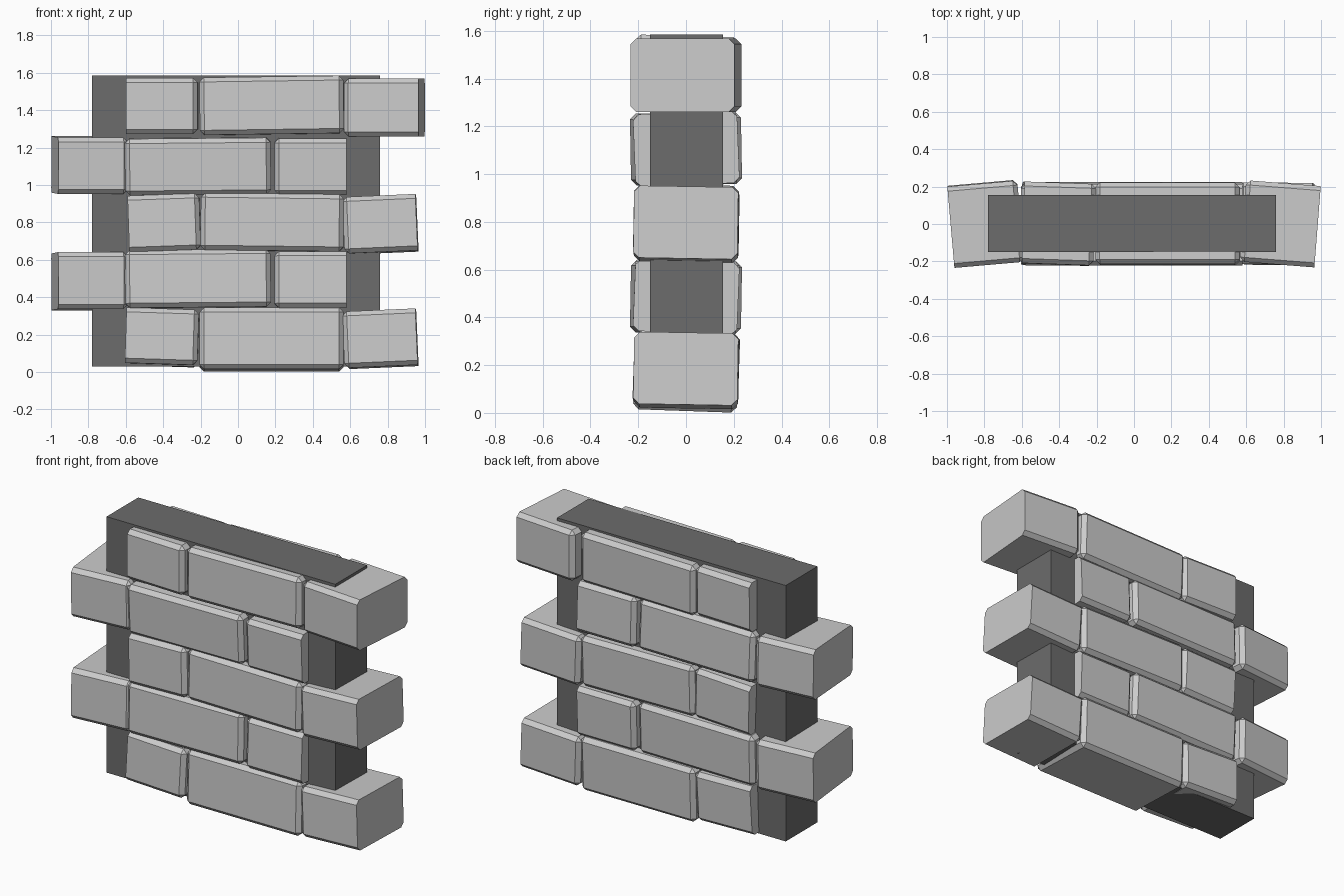
import bpy, bmesh
from math import radians
from mathutils import Matrix, Euler, Vector

if "Cube" in bpy.data.objects:
    bpy.data.objects.remove(bpy.data.objects["Cube"])


def grey(name, v):
    m = bpy.data.materials.new(name)
    m.diffuse_color = (v, v, v, 1)
    m.use_nodes = True
    m.node_tree.nodes["Principled BSDF"].inputs["Base Color"].default_value = m.diffuse_color
    return m


def box(name, lo, hi, mat, rot=(0, 0, 0), bevel=0.0, open_end=0):
    """Box between two corners, tilted about its centre; open_end keeps one x end sharp."""
    lo, hi = Vector(lo), Vector(hi)
    size, mid = hi - lo, (hi + lo) / 2
    bm = bmesh.new()
    bmesh.ops.create_cube(bm, size=1.0)
    bmesh.ops.scale(bm, vec=size, verts=bm.verts)
    if bevel:
        edges = [e for e in bm.edges
                 if not (open_end and all(v.co.x * open_end > 0 for v in e.verts))]
        bmesh.ops.bevel(bm, geom=edges, offset=bevel, segments=1,
                        profile=0.5, affect='EDGES')
    turn = Euler([radians(a) for a in rot]).to_matrix().to_4x4()
    bm.transform(Matrix.Translation(mid) @ turn)
    bmesh.ops.recalc_face_normals(bm, faces=bm.faces)
    me = bpy.data.meshes.new(name)
    bm.to_mesh(me)
    bm.free()
    me.materials.append(mat)
    ob = bpy.data.objects.new(name, me)
    bpy.context.collection.objects.link(ob)
    return ob


stone = grey("stone", 0.57)
mortar = grey("mortar", 0.15)

# mortar core
box("mortar_core", (-0.78, -0.15, 0.028), (0.76, 0.155, 1.585), mortar)

# courses: each brick is x0, x1, z0, z1, (tilts about x, y, z)
courses = [
    [(-0.597, -0.21, 0.036, 0.332, (-2, 1.8, -1)),
     (-0.205, 0.565, 0.008, 0.338, (-2, 0, 0)),
     (0.565, 0.957, 0.026, 0.328, (-1, -2.5, -0.6))],
    [(-0.98, -0.605, 0.333, 0.637, (-1, 0, 5)),
     (-0.603, 0.175, 0.338, 0.646, (-2.3, -0.5, 0)),
     (0.195, 0.58, 0.335, 0.637, (-2.3, 0, 0))],
    [(-0.582, -0.2, 0.645, 0.945, (-1, -2, -1)),
     (-0.2, 0.565, 0.645, 0.95, (-1, 0.7, 0)),
     (0.565, 0.957, 0.638, 0.94, (-1, -2.5, -0.6))],
    [(-0.98, -0.605, 0.955, 1.257, (1, 0, 5)),
     (-0.603, 0.175, 0.955, 1.257, (2.3, -0.5, 0)),
     (0.195, 0.58, 0.955, 1.257, (2.3, 0, 0))],
    [(-0.592, -0.21, 1.27, 1.57, (-0.7, 0, -2)),
     (-0.205, 0.565, 1.267, 1.574, (-1.5, -0.8, 0)),
     (0.582, 0.982, 1.26, 1.568, (0, 0, -4.5))],
]

# bricks run right through the core; wall ends are left unchamfered
for r, course in enumerate(courses):
    for i, (x0, x1, z0, z1, rot) in enumerate(course):
        box(f"brick_{r}_{i}", (x0, -0.217, z0), (x1, 0.219, z1),
            stone, rot, 0.024, i - 1)
